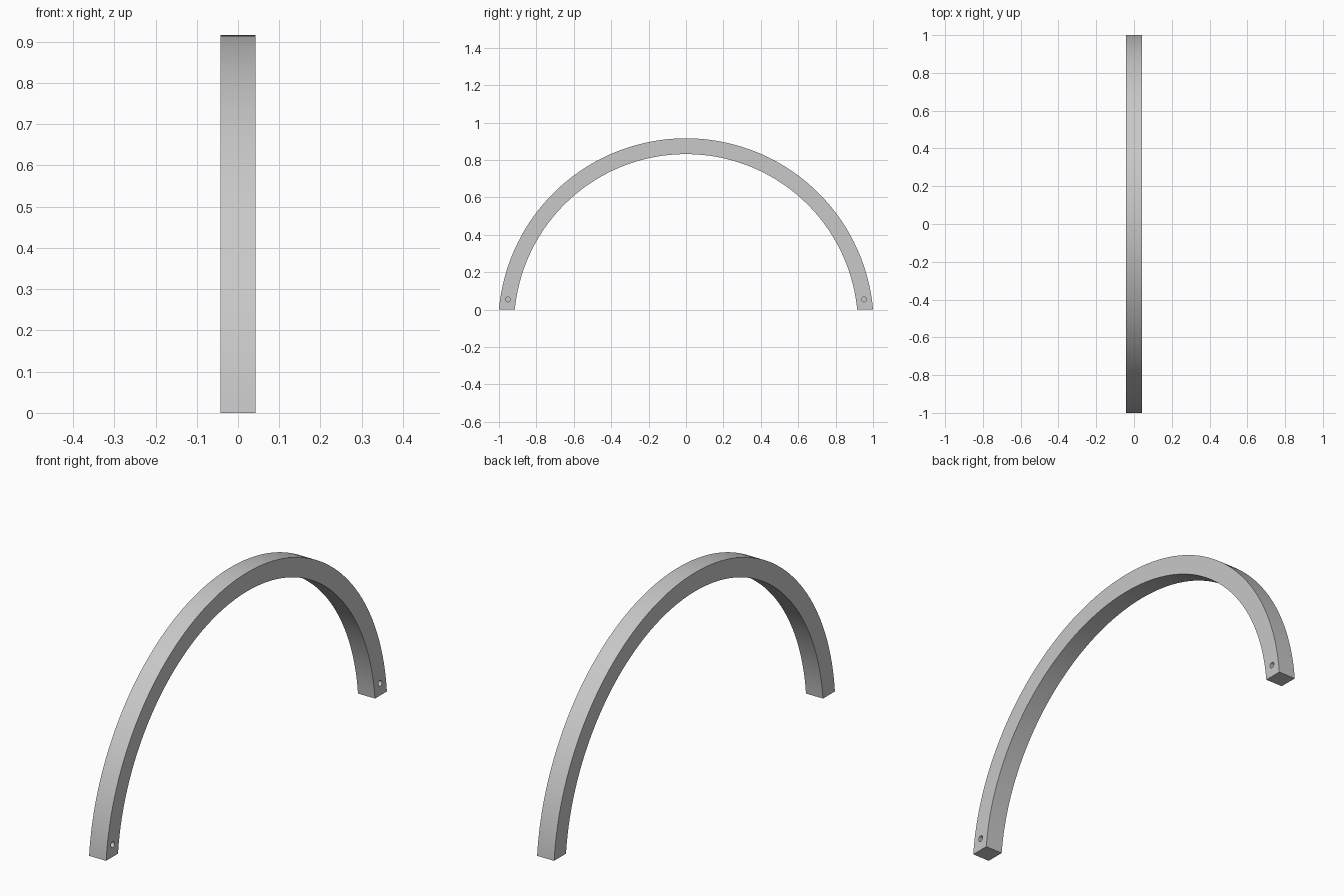
import bpy, bmesh
from math import asin, cos, sin, pi, radians

cube = bpy.data.objects.get("Cube")
if cube:
    bpy.data.objects.remove(cube, do_unlink=True)

OUTER, INNER, DROP = 1.004, 0.9195, 0.088   # radii and depth of the arc centre below the ground
HALF = 0.0424                               # half of the bar's width
SEGMENTS = 128

grey = bpy.data.materials.new("mid grey")
grey.use_nodes = True
grey.diffuse_color = (0.58, 0.58, 0.58, 1)
grey.node_tree.nodes["Principled BSDF"].inputs["Base Color"].default_value = grey.diffuse_color


def arc(radius):
    """Points of an arc from one ground contact to the other."""
    start = asin(DROP / radius)
    steps = [start + (pi - 2 * start) * i / SEGMENTS for i in range(SEGMENTS + 1)]
    return [(radius * cos(a), radius * sin(a) - DROP) for a in steps]


# Arched bar: a band between two arcs, extruded across x
bm = bmesh.new()
outline = arc(OUTER) + arc(INNER)[::-1]
face = bm.faces.new([bm.verts.new((-HALF, y, z)) for y, z in outline])
grown = bmesh.ops.extrude_face_region(bm, geom=[face])
verts = [v for v in grown["geom"] if isinstance(v, bmesh.types.BMVert)]
bmesh.ops.translate(bm, verts=verts, vec=(2 * HALF, 0, 0))
bmesh.ops.recalc_face_normals(bm, faces=bm.faces)
mesh = bpy.data.meshes.new("arched_bar")
bm.to_mesh(mesh)
bm.free()
mesh.materials.append(grey)
bar = bpy.data.objects.new("arched_bar", mesh)
bpy.context.collection.objects.link(bar)

# Blind pin holes near both feet, drilled from the +x side
for side in (-1, 1):
    bpy.ops.mesh.primitive_cylinder_add(vertices=32, radius=0.013, depth=2 * HALF,
                                        location=(HALF, side * 0.952, 0.055),
                                        rotation=(0, pi / 2, 0))
    cutter = bpy.context.object
    cutter.name = "hole_cutter"
    cutter.hide_render = True
    cutter.data.materials.append(grey)
    cut = bar.modifiers.new("pin_hole", 'BOOLEAN')
    cut.operation, cut.solver, cut.object = 'DIFFERENCE', 'EXACT', cutter
    bpy.context.view_layer.objects.active = bar
    bpy.ops.object.modifier_apply(modifier=cut.name)
    bpy.data.objects.remove(cutter, do_unlink=True)

# Smooth along the curve, crisp at the edges
bpy.ops.object.select_all(action='DESELECT')
bar.select_set(True)
bpy.context.view_layer.objects.active = bar
bpy.ops.object.shade_smooth_by_angle(angle=radians(30))
